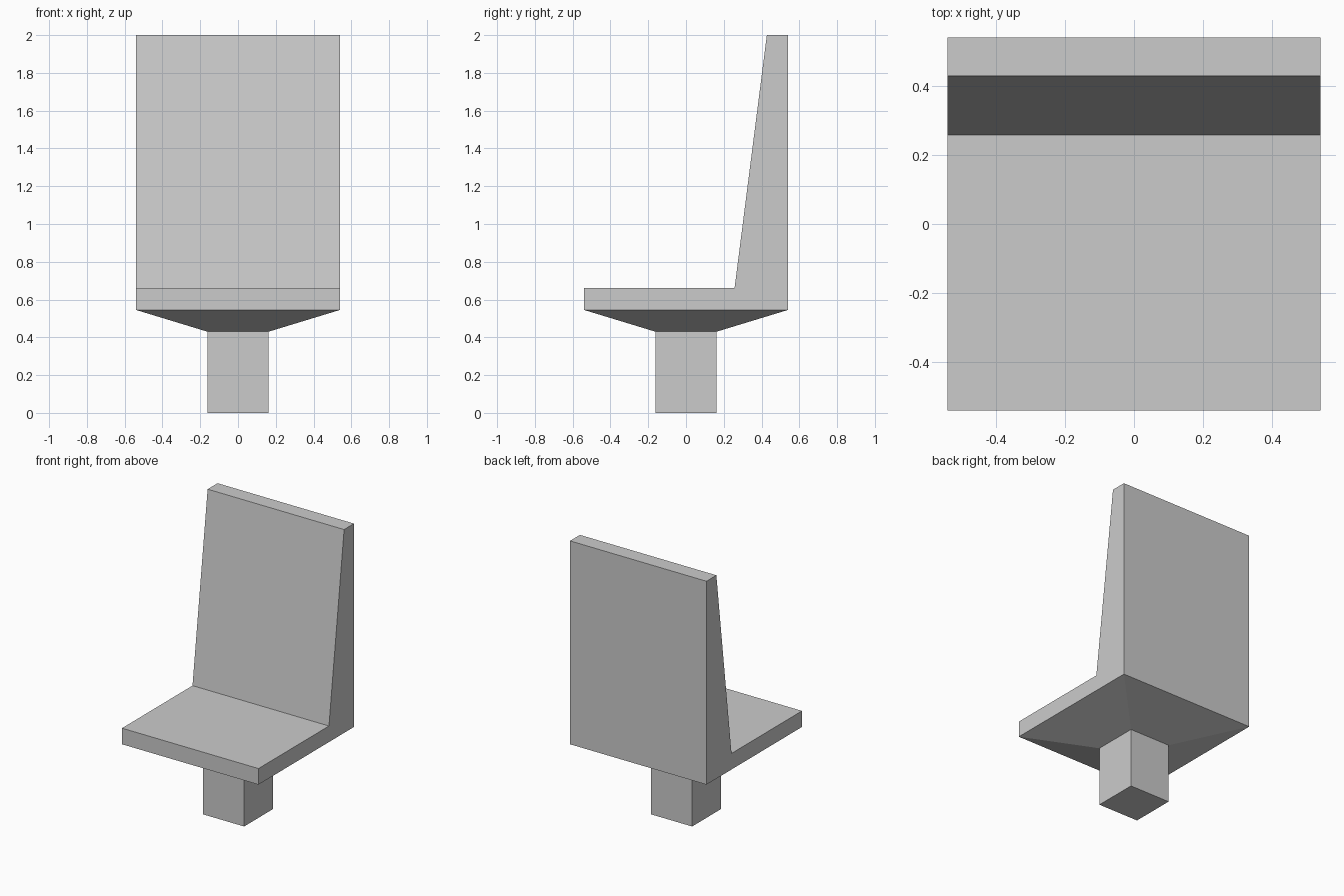
import bpy, bmesh

if "Cube" in bpy.data.objects:
    bpy.data.objects.remove(bpy.data.objects["Cube"])

W = 0.54          # half width of the seat
STEM = 0.162      # half width of the pedestal

grey = bpy.data.materials.new("light grey")
grey.diffuse_color = (0.6, 0.6, 0.6, 1)
grey.use_nodes = True
grey.node_tree.nodes["Principled BSDF"].inputs["Base Color"].default_value = grey.diffuse_color


def finish(name, bm):
    bmesh.ops.recalc_face_normals(bm, faces=bm.faces)
    mesh = bpy.data.meshes.new(name)
    bm.to_mesh(mesh)
    bm.free()
    mesh.materials.append(grey)
    bpy.context.collection.objects.link(bpy.data.objects.new(name, mesh))


def square(bm, half, z):
    return [bm.verts.new((x * half, y * half, z))
            for x, y in ((-1, -1), (1, -1), (1, 1), (-1, 1))]


def bridge(bm, a, b):
    for i in range(len(a)):
        j = (i + 1) % len(a)
        bm.faces.new((a[i], a[j], b[j], b[i]))


# Seat and tapered backrest: one side profile extruded across the width
profile = [(-W, 0.545), (W, 0.545), (W, 2.0), (0.428, 2.0), (0.257, 0.66), (-W, 0.66)]
bm = bmesh.new()
left, right = ([bm.verts.new((x, y, z)) for y, z in profile] for x in (-W, W))
bridge(bm, left, right)
# Sides split into seat and backrest at the inner corner; the underside stays open
bm.faces.new(left)
bm.faces.new(right)
under = next(f for f in bm.faces if all(v.co.z < 0.6 for v in f.verts))
bmesh.ops.delete(bm, geom=[under], context='FACES_ONLY')
finish("seat_and_backrest", bm)

# Pedestal: square stem flaring out to the seat edge
bm = bmesh.new()
rings = [square(bm, h, z) for h, z in ((STEM, 0), (STEM, 0.43), (W, 0.545))]
bm.faces.new(rings[0])
for lower, upper in zip(rings, rings[1:]):
    bridge(bm, lower, upper)
finish("pedestal", bm)
